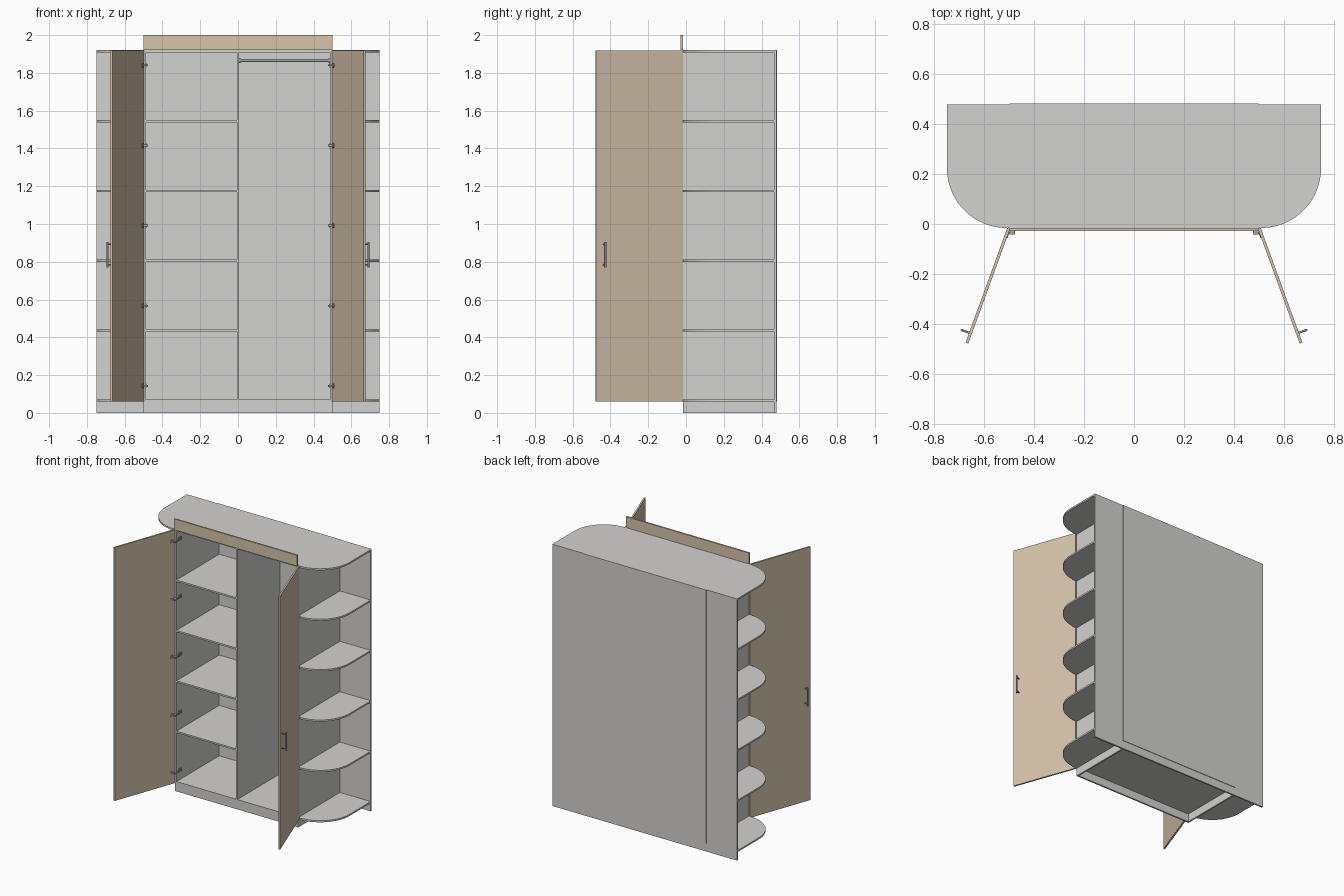
import bpy, bmesh, math
from mathutils import Matrix, Vector

if "Cube" in bpy.data.objects:
    bpy.data.objects.remove(bpy.data.objects["Cube"])


def material(name, rgb):
    m = bpy.data.materials.new(name)
    m.diffuse_color = (*rgb, 1)
    m.use_nodes = True
    m.node_tree.nodes["Principled BSDF"].inputs["Base Color"].default_value = m.diffuse_color
    return m


GREY = material("light grey board", (0.65, 0.645, 0.63))
TAN = material("tan board", (0.67, 0.55, 0.41))
METAL = material("grey metal", (0.36, 0.36, 0.37))

T = 0.012                      # board thickness
FRONT, BACK = -0.016, 0.479    # carcass depth
TOP, BASE = 1.92, 0.06         # carcass top, floor board underside
STEP = (TOP - T - BASE) / 5    # shelf spacing


def finish(name, bm, mat, matrix=None, smooth=False):
    if matrix:
        bm.transform(matrix)
    bmesh.ops.recalc_face_normals(bm, faces=bm.faces)
    me = bpy.data.meshes.new(name)
    bm.to_mesh(me)
    bm.free()
    me.materials.append(mat)
    ob = bpy.data.objects.new(name, me)
    bpy.context.collection.objects.link(ob)
    if smooth:
        bpy.ops.object.select_all(action='DESELECT')
        ob.select_set(True)
        bpy.context.view_layer.objects.active = ob
        bpy.ops.object.shade_smooth_by_angle()
    return ob


def box(name, x, y, z, mat, matrix=None):
    bm = bmesh.new()
    bmesh.ops.create_cube(bm, size=1)
    for v in bm.verts:
        v.co = Vector([(a + b) / 2 + c * (b - a) for (a, b), c in zip((x, y, z), v.co)])
    return finish(name, bm, mat, matrix)


def rod(name, a, b, r, mat, matrix=None):
    a, b = Vector(a), Vector(b)
    bm = bmesh.new()
    bmesh.ops.create_cone(bm, cap_ends=True, segments=20, radius1=r, radius2=r, depth=(b - a).length)
    bm.transform(Matrix.Translation((a + b) / 2) @ (b - a).to_track_quat('Z', 'Y').to_matrix().to_4x4())
    return finish(name, bm, mat, matrix, True)


def slab(name, outline, z, mat):
    bm = bmesh.new()
    f = bm.faces.new([bm.verts.new((x, y, z)) for x, y in outline])
    ext = bmesh.ops.extrude_face_region(bm, geom=[f])
    bmesh.ops.translate(bm, vec=(0, 0, T), verts=[g for g in ext["geom"] if isinstance(g, bmesh.types.BMVert)])
    return finish(name, bm, mat, smooth=True)


# rounded front corner, from the front edge round to the side
R = 0.24
ARC = [(0.51 + R * math.sin(math.pi / 2 * i / 24), FRONT + R - R * math.cos(math.pi / 2 * i / 24)) for i in range(25)]

# one-piece top with both corners rounded
slab("top_panel", ARC + [(0.75, BACK), (-0.75, BACK)] + [(-x, y) for x, y in reversed(ARC)], TOP - T, GREY)

# central carcass
box("floor_panel", (-0.488, 0.488), (FRONT, BACK), (BASE, BASE + T), GREY)
box("plinth_front", (-0.488, 0.488), (FRONT, FRONT + T), (0, BASE), GREY)
box("plinth_back", (-0.488, 0.488), (BACK - T, BACK), (0, BASE), GREY)
box("divider", (-T / 2, T / 2), (FRONT, BACK), (BASE + T, TOP - T), GREY)
box("back_panel", (-0.5, 0.5), (BACK, BACK + 0.004), (BASE, TOP), GREY)
box("cornice", (-0.5, 0.5), (FRONT - T, FRONT), (TOP, 2.0), TAN)
for i in range(1, 5):
    z = BASE + STEP * i
    box(f"inner_shelf_{i}", (-0.488, -T / 2), (FRONT, BACK), (z, z + T), GREY)

# hanging rail with end sockets
rod("hanging_rail", (0.006, 0.23, 1.865), (0.488, 0.23, 1.865), 0.008, METAL)
for i, x in enumerate((0.006, 0.48)):
    rod(f"rail_socket_{i}", (x, 0.23, 1.865), (x + 0.008, 0.23, 1.865), 0.013, METAL)

ANGLE = math.radians(20)
for s, side in ((1, "right"), (-1, "left")):
    flip = Matrix.Scale(s, 4, (1, 0, 0))

    # side board, outer back board and rounded end shelves
    box(f"side_panel_{side}", (0.488, 0.5), (FRONT, BACK), (0, TOP - T), GREY, flip)
    box(f"end_back_{side}", (0.5, 0.75), (BACK - T, BACK), (0, TOP - T), GREY, flip)
    outline = [(0.5, FRONT)] + ARC + [(0.75, BACK - T), (0.5, BACK - T)]
    for i in range(5):
        slab(f"end_shelf_{side}_{i}", [(s * x, y) for x, y in outline], BASE + STEP * i, GREY)

    # open door: local x runs along the door, local y points out of its front
    frame = Matrix(((math.sin(ANGLE), math.cos(ANGLE), 0, 0.497),
                    (-math.cos(ANGLE), math.sin(ANGLE), 0, -0.02),
                    (0, 0, 1, 0), (0, 0, 0, 1)))
    m = flip @ frame
    box(f"door_{side}", (0, 0.489), (0, T), (BASE, TOP - 0.002), TAN, m)

    # bar handle on two posts
    hx, hy = 0.447, T + 0.031
    rod(f"handle_bar_{side}", (hx, hy, 0.77), (hx, hy, 0.906), 0.005, METAL, m)
    for z in (0.784, 0.892):
        rod(f"handle_post_{side}", (hx, T, z), (hx, hy, z), 0.004, METAL, m)

    # hinges: cup on the door, plate and arm on the side board
    for i in range(5):
        z = 0.143 + 0.4243 * i
        rod(f"hinge_cup_{side}_{i}", (0.025, -0.003, z), (0.025, 0, z), 0.013, METAL, m)
        box(f"hinge_plate_{side}_{i}", (0.484, 0.488), (0.005, 0.04), (z - 0.012, z + 0.012), METAL, flip)
        box(f"hinge_arm_{side}_{i}", (0.477, 0.484), (-0.02, 0.035), (z - 0.005, z + 0.005), METAL, flip)
        box(f"hinge_link_{side}_{i}", (0.477, 0.5), (-0.042, -0.02), (z - 0.005, z + 0.005), METAL, flip)
